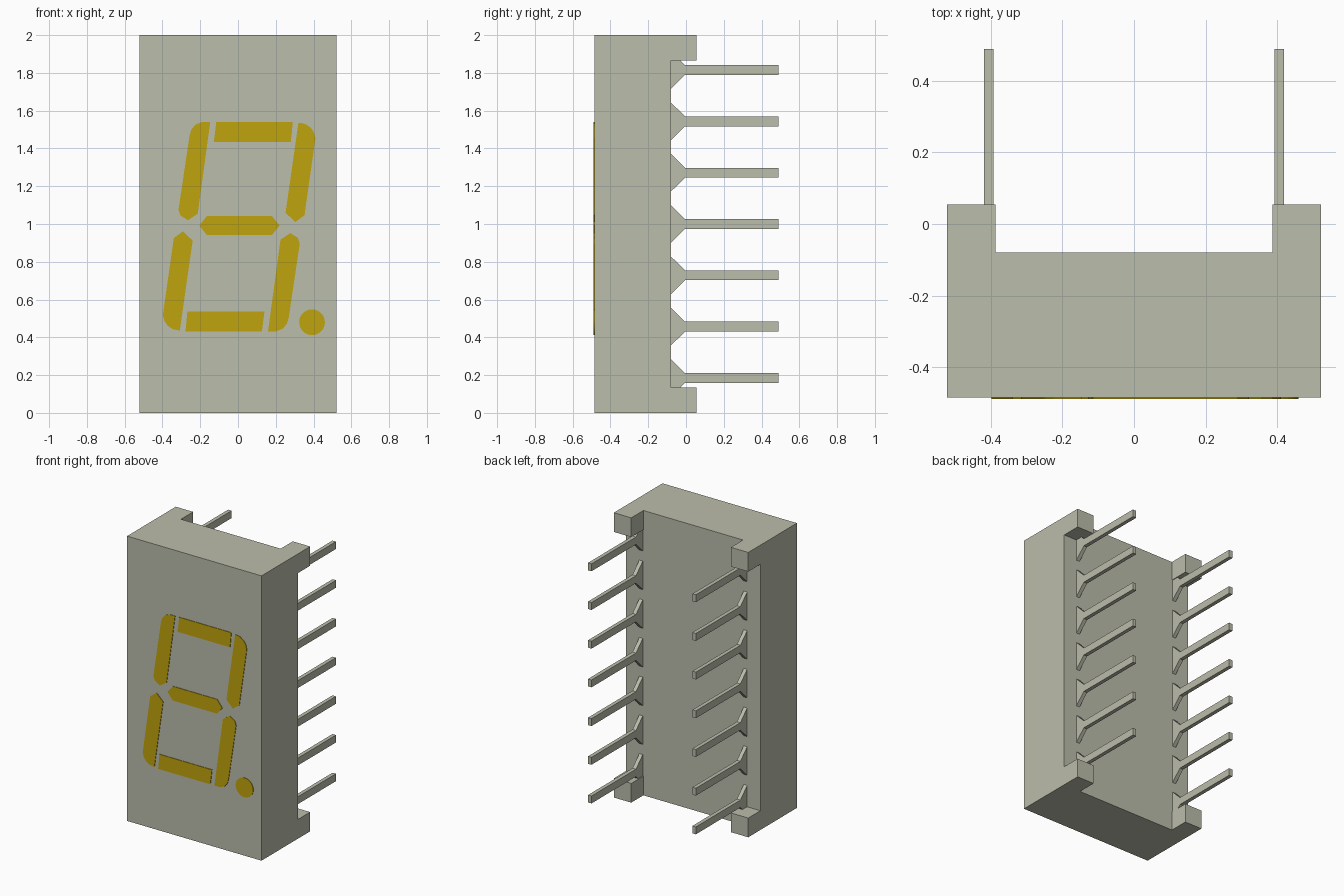
import bpy, bmesh, math

scene_cube = bpy.data.objects.get("Cube")
if scene_cube:
    bpy.data.objects.remove(scene_cube, do_unlink=True)


def material(name, rgb):
    mat = bpy.data.materials.new(name)
    mat.use_nodes = True
    mat.diffuse_color = (*rgb, 1)
    mat.node_tree.nodes["Principled BSDF"].inputs["Base Color"].default_value = (*rgb, 1)
    return mat


GREY = material("warm grey plastic", (0.50, 0.51, 0.41))
YELLOW = material("amber segment", (0.53, 0.37, 0.004))


def prism(name, outline, axis, start, end, mat):
    """Extrude a 2D outline along x (outline is y, z) or y (outline is x, z)."""
    bm = bmesh.new()
    place = (lambda a, b: (start, a, b)) if axis == "x" else (lambda a, b: (a, start, b))
    face = bm.faces.new([bm.verts.new(place(a, b)) for a, b in outline])
    new = bmesh.ops.extrude_face_region(bm, geom=[face])["geom"]
    depth = end - start
    move = (depth, 0, 0) if axis == "x" else (0, depth, 0)
    bmesh.ops.translate(bm, vec=move, verts=[g for g in new if isinstance(g, bmesh.types.BMVert)])
    bmesh.ops.recalc_face_normals(bm, faces=bm.faces)
    mesh = bpy.data.meshes.new(name)
    bm.to_mesh(mesh)
    bm.free()
    mesh.materials.append(mat)
    obj = bpy.data.objects.new(name, mesh)
    bpy.context.collection.objects.link(obj)
    return obj


FRONT, BACK, FOOT_BACK, TIP = -0.485, -0.08, 0.055, 0.489
HALF_W, FOOT_IN, HEIGHT, FOOT_H = 0.522, 0.387, 2.0, 0.135

# Housing: C-shaped side walls, whose ends form the feet, around a plain middle
side_profile = [(FRONT, 0), (FOOT_BACK, 0), (FOOT_BACK, FOOT_H), (BACK, FOOT_H),
                (BACK, HEIGHT - FOOT_H), (FOOT_BACK, HEIGHT - FOOT_H),
                (FOOT_BACK, HEIGHT), (FRONT, HEIGHT)]
mid_profile = [(FRONT, 0), (BACK, 0), (BACK, HEIGHT), (FRONT, HEIGHT)]
prism("housing_middle", mid_profile, "x", -FOOT_IN, FOOT_IN, GREY)
for side, s in (("left", 1), ("right", -1)):
    prism(f"housing_{side}", side_profile, "x", s * FOOT_IN, s * HALF_W, GREY)

# Two rows of seven pins, each flared where it meets the housing
half_pin, flare, shoulder = 0.026, 0.1, -0.005
for i in range(7):
    z = 1 + (i - 3) * 0.2717
    upper = [(BACK, z + flare), (shoulder, z + half_pin), (TIP, z + half_pin)]
    lower = [(y, 2 * z - h) for y, h in reversed(upper)]
    for side, s in (("left", 1), ("right", -1)):
        prism(f"pin_{side}_{i + 1}", upper + lower, "x", s * 0.392, s * 0.419, GREY)

# Slanted digit: half the segments, the rest by a half turn about its centre
CX, CZ = 0.006, 0.986
top_bar = [(-0.115, 1.54), (0.29, 1.54), (0.28, 1.435), (-0.128, 1.435)]
upper_left = [(-0.147, 1.54), (-0.19, 1.54), (-0.225, 1.526), (-0.247, 1.5), (-0.257, 1.465),
              (-0.315, 1.075), (-0.305, 1.045), (-0.265, 1.02), (-0.213, 1.055)]
upper_right = [(0.32, 1.536), (0.355, 1.53), (0.385, 1.51), (0.402, 1.485), (0.41, 1.455),
               (0.352, 1.047), (0.303, 1.01), (0.252, 1.06)]
middle_bar = [(-0.205, 0.992), (-0.165, 1.042), (0.18, 1.042), (0.22, 0.992),
              (0.18, 0.942), (-0.165, 0.942)]
dot = [(0.392 + 0.068 * math.cos(math.tau * k / 32), 0.48 + 0.068 * math.sin(math.tau * k / 32))
       for k in range(32)]


def plate(name, outline):
    prism(name, outline, "y", FRONT, FRONT - 0.004, YELLOW)


def half_turn(outline):
    return [(2 * CX - x, 2 * CZ - z) for x, z in outline]


for name, opposite, outline in (("top", "bottom", top_bar),
                                ("upper_left_of_digit", "lower_right_of_digit", upper_left),
                                ("upper_right_of_digit", "lower_left_of_digit", upper_right)):
    plate(f"segment_{name}", outline)
    plate(f"segment_{opposite}", half_turn(outline))
plate("segment_middle", middle_bar)
plate("decimal_point", dot)
